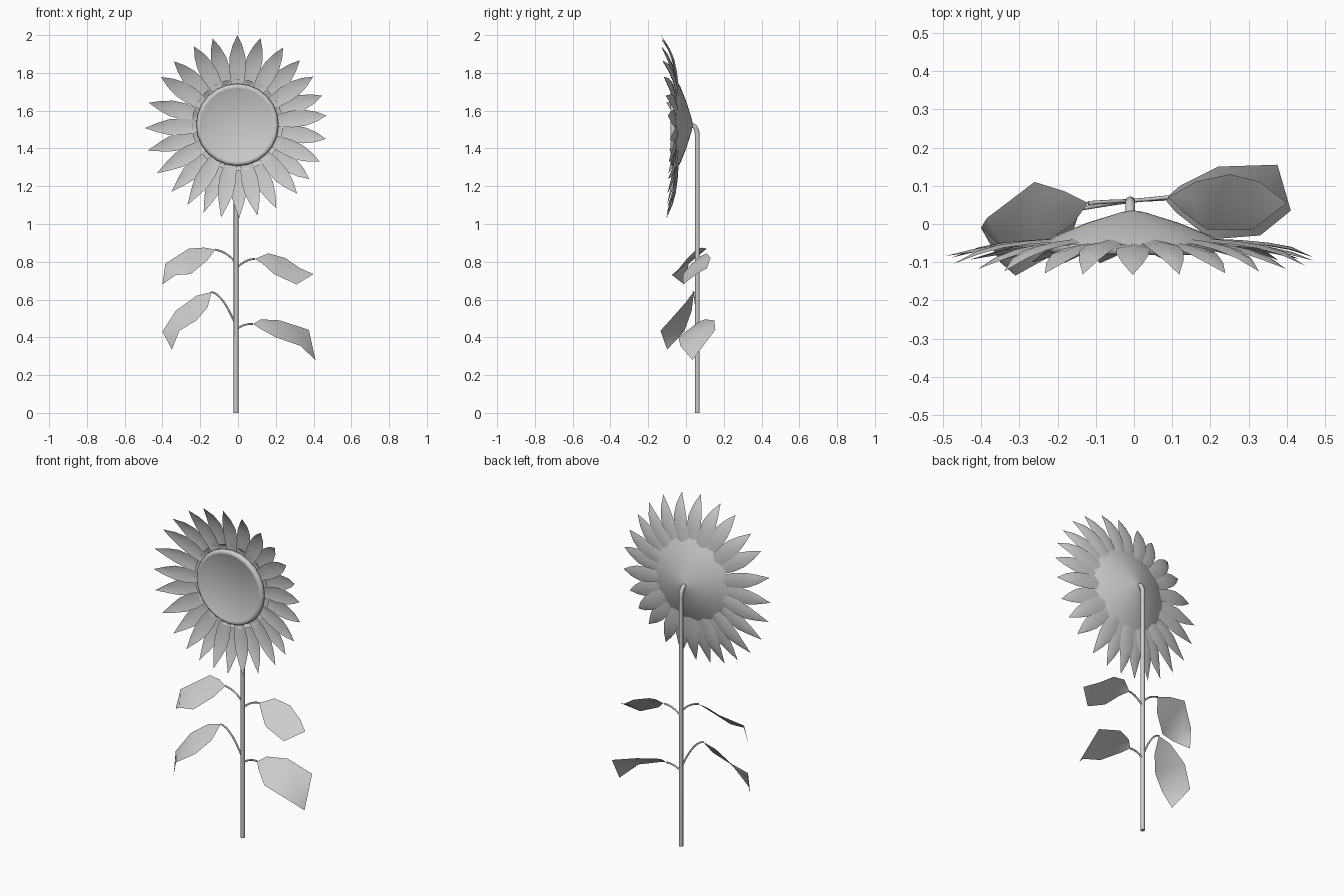
import bpy, bmesh, math
from mathutils import Vector

if "Cube" in bpy.data.objects:
    bpy.data.objects.remove(bpy.data.objects["Cube"])

CX, CZ = -0.003, 1.525   # flower head centre


def mesh_object(name, verts, faces):
    me = bpy.data.meshes.new(name)
    me.from_pydata(verts, [], faces)
    bm = bmesh.new()
    bm.from_mesh(me)
    bmesh.ops.recalc_face_normals(bm, faces=bm.faces)
    bm.to_mesh(me)
    bm.free()
    for p in me.polygons:
        p.use_smooth = True
    ob = bpy.data.objects.new(name, me)
    bpy.context.collection.objects.link(ob)
    return ob


def tube(name, points, radius, smooth_path=False):
    cu = bpy.data.curves.new(name, 'CURVE')
    cu.dimensions = '3D'
    cu.bevel_depth = radius
    cu.bevel_resolution = 2
    cu.use_fill_caps = True
    sp = cu.splines.new('NURBS' if smooth_path else 'POLY')
    sp.points.add(len(points) - 1)
    for p, co in zip(sp.points, points):
        p.co = (*co, 1)
    if smooth_path:
        sp.use_endpoint_u = True
        sp.order_u = 3
        sp.resolution_u = 4
    ob = bpy.data.objects.new(name, cu)
    bpy.context.collection.objects.link(ob)


def lathe(name, profile, n=24):
    """Revolve (radius, y) points around the head's y axis; ends close at r = 0."""
    verts, faces, rings = [], [], []
    for r, y in profile:
        k = 1 if r == 0 else n
        rings.append([len(verts) + i % k for i in range(n)])
        for i in range(k):
            a = 2 * math.pi * i / n
            verts.append((CX + r * math.sin(a), y, CZ + r * math.cos(a)))
    for a, b in zip(rings, rings[1:]):
        for i in range(n):
            j = (i + 1) % n
            faces.append(list(dict.fromkeys((a[i], a[j], b[j], b[i]))))
    return mesh_object(name, verts, faces)


# Stem with a hooked neck
tube("stem", [(-.01, .06, 0), (-.01, .06, 1.47), (-.01, .057, 1.495),
              (-.01, .047, 1.515), (-.01, .01, 1.535)], .0125)

# Head: dished back and rimmed seed disc
lathe("head_back", [(0, .036), (.03, .031), (.12, .003), (.2, -.029), (.243, -.054)])
disc = lathe("seed_disc", [(.21, -.045), (.218, -.062), (.215, -.074), (.205, -.081),
                           (.193, -.079), (.183, -.073), (0, -.073)])

# Petals: pointed, creased, curling forward
angles = [0, 14.8, 30.6, 44, 57.5, 71, 84, 99, 114, 127, 139, 155, 167.5, 179,
          190, 201, 212, 224.6, 239, 254, 268, 284, 302, 315, 331, 344]
verts, faces = [], []
for k, deg in enumerate(angles):
    a = math.radians(deg)
    out = Vector((math.sin(a), 0, math.cos(a)))
    side = Vector((math.cos(a), 0, -math.sin(a)))
    tip_r = .475 + .025 * max(0, math.cos(a - math.radians(215)))
    tip_y = -.083 - .05 * max(0, math.cos(a)) ** .6 - .02 * max(0, -math.cos(a))
    shift = .004 if k % 2 else -.004
    start = len(verts)
    for r, w, t in ((.20, .03, 0), (.29, .044, .12), (.36, .042, .3), (.42, .026, .6)):
        c = Vector((CX, -.05 + (tip_y + .05) * t + shift, CZ)) + out * r
        verts += [c - side * w, c + Vector((0, .008, 0)), c + side * w]
    verts.append(Vector((CX, tip_y, CZ)) + out * tip_r)
    for s in range(3):
        for j in range(2):
            i = start + 3 * s + j
            faces.append((i, i + 1, i + 4, i + 3))
    faces += [(start + 9, start + 10, start + 12), (start + 10, start + 11, start + 12)]
mesh_object("petals", verts, faces)


# Leaves: neck, three (back edge, front edge) stations, tip, plus a curved stalk
def leaf(name, root_z, bend, neck, stations, tip):
    tube(name + "_stalk", [(-.01, .06, root_z), bend, neck], .005, True)
    verts, faces = [Vector(neck)], []
    for s in stations:
        b, f = Vector(s[:3]), Vector(s[3:])
        verts += [b, (b + f) / 2 + Vector((0, 0, .008)), f]
    verts.append(Vector(tip))
    last = len(verts) - 1
    for j in (1, 2):
        faces += [(0, j, j + 1), (last - 4 + j, last, last - 3 + j)]
        for s in range(len(stations) - 1):
            i = 3 * s + j
            faces.append((i, i + 3, i + 4, i + 1))
    mesh_object(name, verts, faces)


leaf("leaf_upper_left", .79, (-.05, .06, .85), (-.12, .055, .865),
     [(-.18, .085, .875, -.16, 0, .81),
      (-.26, .11, .87, -.25, -.06, .735),
      (-.385, .015, .79, -.33, -.075, .73)], (-.40, -.01, .68))
leaf("leaf_lower_left", .46, (-.08, .05, .63), (-.14, .04, .64),
     [(-.22, .04, .62, -.16, -.02, .56),
      (-.33, .03, .54, -.22, -.085, .49),
      (-.40, -.01, .43, -.31, -.135, .435)], (-.35, -.10, .335))
leaf("leaf_lower_right", .44, (.03, .065, .475), (.08, .065, .47),
     [(.12, .10, .495, .11, .03, .45),
      (.22, .15, .49, .20, -.04, .40),
      (.375, .155, .44, .33, -.03, .355)], (.41, .035, .28))
leaf("leaf_upper_right", .765, (.04, .065, .815), (.09, .07, .815),
     [(.16, .11, .845, .13, .03, .79),
      (.25, .13, .82, .19, -.015, .735),
      (.33, .11, .765, .31, -.015, .68)], (.40, .055, .735))
